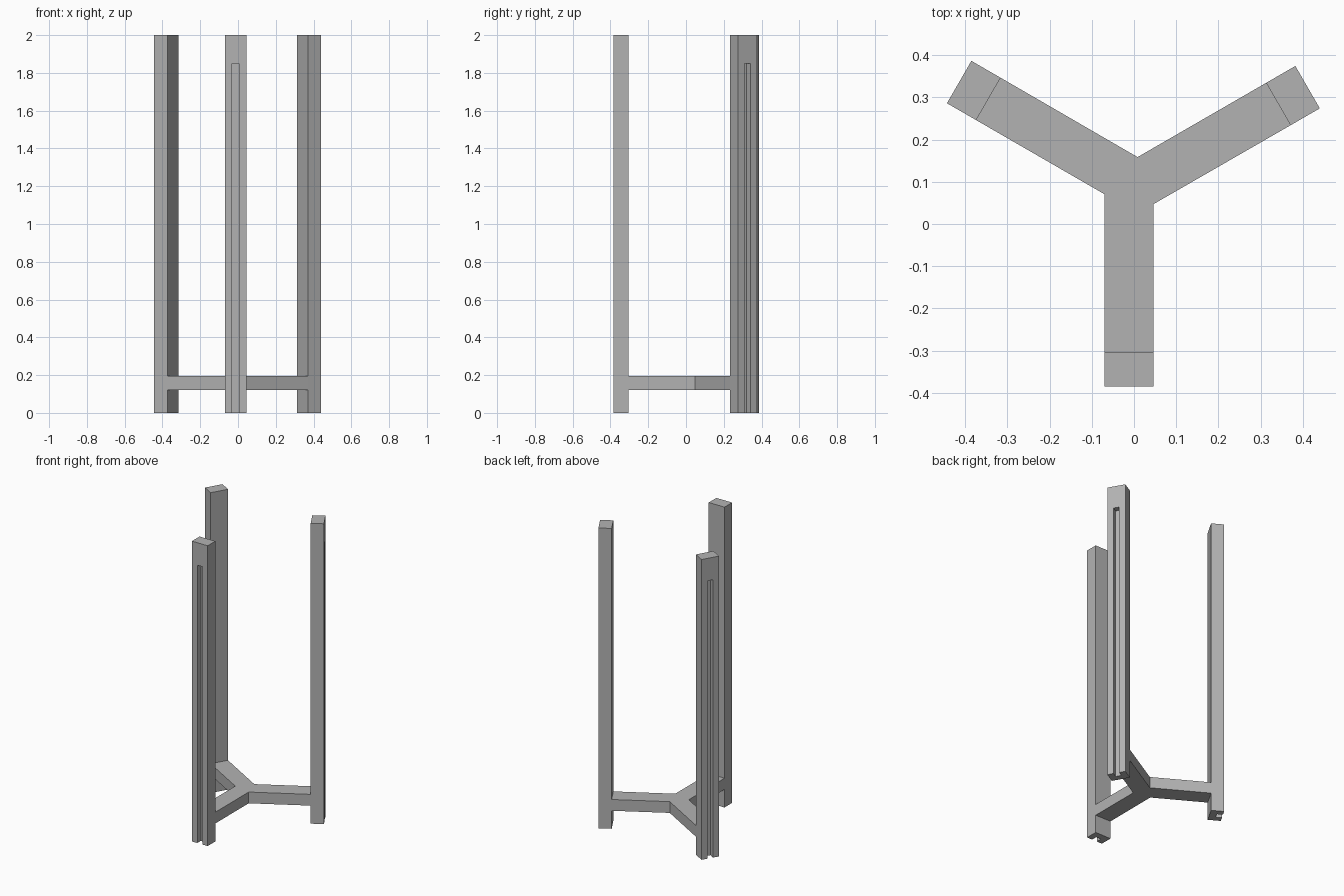
import bpy, bmesh
from math import radians
from mathutils import Matrix, Vector

cube = bpy.data.objects.get("Cube")
if cube:
    bpy.data.objects.remove(cube, do_unlink=True)

grey = bpy.data.materials.new("plain grey")
grey.use_nodes = True
colour = (0.45, 0.45, 0.45, 1)
grey.diffuse_color = colour
grey.node_tree.nodes["Principled BSDF"].inputs["Base Color"].default_value = colour

HUB = Vector((-0.005, 0.092, 0))
LEFT, RIGHT = -0.065, 0.051          # sides of one arm, measured from the hub
OUTER, INNER = -0.477, -0.397        # outer and inner faces of one post
MID = (LEFT + RIGHT) / 2
GROOVE, DEPTH, GROOVE_TOP = 0.0185, 0.038, 1.85


def turn(i):
    return Matrix.Translation(HUB) @ Matrix.Rotation(radians(120 * i), 4, 'Z')


def prism(name, outline, z0, z1):
    """Extrude a flat outline from z0 up to z1."""
    bm = bmesh.new()
    base = bm.faces.new([bm.verts.new((p[0], p[1], z0)) for p in outline])
    top = bmesh.ops.extrude_face_region(bm, geom=[base])["geom"]
    verts = [v for v in top if isinstance(v, bmesh.types.BMVert)]
    bmesh.ops.translate(bm, verts=verts, vec=(0, 0, z1 - z0))
    bmesh.ops.recalc_face_normals(bm, faces=bm.faces)
    mesh = bpy.data.meshes.new(name)
    bm.to_mesh(mesh)
    bm.free()
    mesh.materials.append(grey)
    obj = bpy.data.objects.new(name, mesh)
    bpy.context.collection.objects.link(obj)
    return obj


def rectangle(x0, x1, y0, y1):
    return [(x0, y0), (x1, y0), (x1, y1), (x0, y1)]


# Posts, each with a groove in the outer face that runs out at the foot
for i, name in enumerate(("front_post", "left_post", "right_post")):
    post = prism(name, rectangle(LEFT, RIGHT, OUTER, INNER), 0, 2)
    cutter = prism(name + "_groove_cutter",
                   rectangle(MID - GROOVE, MID + GROOVE, OUTER - 0.05, OUTER + DEPTH),
                   -0.05, GROOVE_TOP)
    post.matrix_world = cutter.matrix_world = turn(i)
    cutter.hide_render = True
    cutter.hide_set(True)
    cut = post.modifiers.new("groove", 'BOOLEAN')
    cut.operation = 'DIFFERENCE'
    cut.solver = 'EXACT'
    cut.object = cutter

# Three-armed brace joining the posts
outline = []
for i in range(3):
    for p in ((LEFT, INNER), (RIGHT, INNER), (RIGHT, -0.045)):
        outline.append(turn(i) @ Vector((*p, 0)))
prism("three_arm_brace", outline, 0.12, 0.195)
